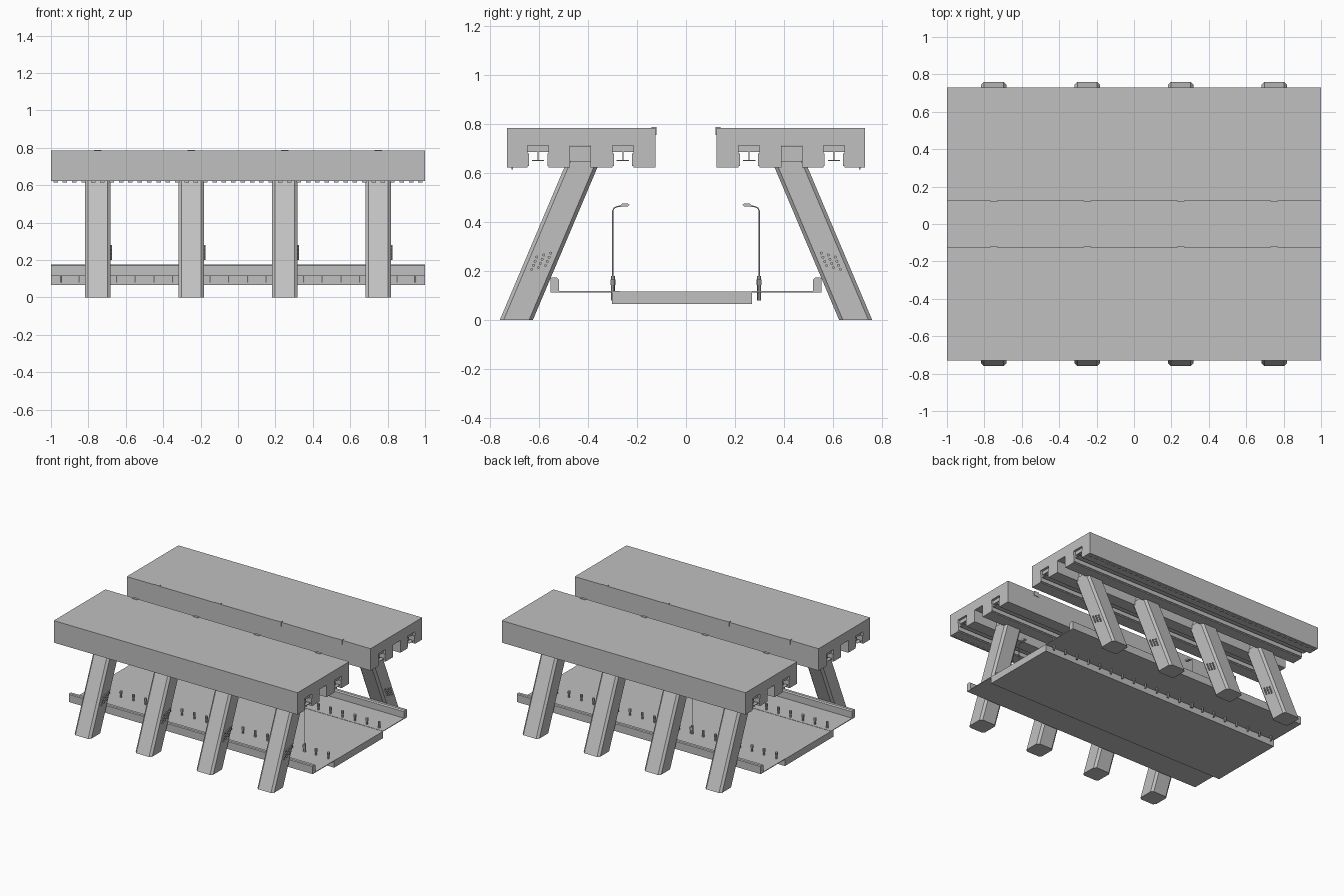
import bpy, bmesh
from mathutils import Matrix, Vector

cube = bpy.data.objects.get("Cube")
if cube:
    bpy.data.objects.remove(cube)

GREY = (0.53, 0.53, 0.53, 1)
mat = bpy.data.materials.new("concrete_grey")
mat.use_nodes = True
mat.diffuse_color = GREY
for node in mat.node_tree.nodes:
    if node.type == 'BSDF_PRINCIPLED':
        node.inputs["Base Color"].default_value = GREY
        node.inputs["Roughness"].default_value = 0.8


def finish(name, bm):
    bmesh.ops.recalc_face_normals(bm, faces=bm.faces)
    mesh = bpy.data.meshes.new(name)
    bm.to_mesh(mesh)
    bm.free()
    mesh.materials.append(mat)
    obj = bpy.data.objects.new(name, mesh)
    bpy.context.scene.collection.objects.link(obj)


def box(bm, x0, x1, y0, y1, z0, z1):
    size = Matrix.Diagonal((x1 - x0, abs(y1 - y0), z1 - z0, 1))
    mid = Vector(((x0 + x1) / 2, (y0 + y1) / 2, (z0 + z1) / 2))
    bmesh.ops.create_cube(bm, size=1, matrix=Matrix.Translation(mid) @ size)


def rod(bm, centre, radius, depth, along_x=False):
    turn = Matrix.Rotation(1.5708, 4, 'Y') if along_x else Matrix.Identity(4)
    bmesh.ops.create_cone(bm, cap_ends=True, segments=8, radius1=radius,
                          radius2=radius, depth=depth,
                          matrix=Matrix.Translation(centre) @ turn)


def extrude_profile(bm, points, x0, x1):
    face = bm.faces.new([bm.verts.new((x0, y, z)) for y, z in points])
    moved = bmesh.ops.extrude_face_region(bm, geom=[face])["geom"]
    verts = [g for g in moved if isinstance(g, bmesh.types.BMVert)]
    bmesh.ops.translate(bm, verts=verts, vec=(x1 - x0, 0, 0))


def steps(start, step, count):
    return [start + step * i for i in range(count)]


LEG_X = (-0.75, -0.25, 0.25, 0.75)
NOTCHES = ((0.215, 0.30), (0.39, 0.473), (0.56, 0.647))
BOTTOM, TOP, ROOF = 0.622, 0.785, 0.712
SLOPE = 0.423
PARAPET = ((0.553, 0.114), (0.553, 0.17), (0.547, 0.175),
           (0.527, 0.175), (0.519, 0.167), (0.519, 0.114))
LAMP_PATH = ((0.299, 0.115), (0.299, 0.445), (0.294, 0.457),
             (0.282, 0.463), (0.255, 0.468))
LAMP_HEAD = ((0.275, 0.462), (0.262, 0.475), (0.24, 0.477),
             (0.231, 0.471), (0.236, 0.465))

for side, label in ((-1, "front"), (1, "back")):
    # upper deck: notched beam section, split into spans above the legs
    section = [(side * 0.125, TOP), (side * 0.125, BOTTOM)]
    for a, b in NOTCHES:
        section += [(side * a, BOTTOM), (side * a, ROOF),
                    (side * b, ROOF), (side * b, BOTTOM)]
    section += [(side * 0.73, BOTTOM), (side * 0.73, TOP)]
    bm = bmesh.new()
    edges = (-1,) + LEG_X + (1,)
    for x0, x1 in zip(edges, edges[1:]):
        extrude_profile(bm, section, x0, x1)
    finish(label + "_deck", bm)

    # joint tabs on the deck edges
    bm = bmesh.new()
    for x in LEG_X:
        box(bm, x - 0.02, x + 0.02, side * 0.121, side * 0.14, 0.755, 0.789)
    finish(label + "_joint_tabs", bm)

    # guide rails, hangers and cross ties inside the two track grooves
    bm = bmesh.new()
    for a, b in (NOTCHES[0], NOTCHES[2]):
        mid = (a + b) / 2
        box(bm, -1, 1, side * (mid - 0.025), side * (mid + 0.025), 0.65, 0.653)
        for edge, inward in ((a, 1), (b, -1)):
            box(bm, -1, 1, side * edge, side * (edge + inward * 0.006), 0.63, 0.68)
        for x in steps(-0.975, 0.05, 40):
            box(bm, x - 0.008, x + 0.008, side * a, side * b, 0.686, ROOF)
        for x in steps(-0.975, 0.15, 14):
            box(bm, x - 0.004, x + 0.004, side * (mid - 0.002),
                side * (mid + 0.002), 0.652, 0.69)
    finish(label + "_guide_rails", bm)

    # studs under the outer deck edge
    bm = bmesh.new()
    for x in steps(-0.975, 0.05, 40):
        box(bm, x - 0.012, x + 0.012, side * 0.705, side * 0.711, 0.614, BOTTOM)
    finish(label + "_deck_studs", bm)

    # sloping legs with chamfered corners, and caps in the middle groove
    bm = bmesh.new()
    for x in LEG_X:
        ring = []
        for sx, sy in ((1, 1), (-1, 1), (-1, -1), (1, -1)):
            corner = [(sx * 0.068, sy * 0.052), (sx * 0.052, sy * 0.0675)]
            ring += corner if sx * sy > 0 else corner[::-1]
        low = [bm.verts.new((x + u, side * (0.6925 + v), 0)) for u, v in ring]
        high = [bm.verts.new((x + u, side * (0.6925 + v - SLOPE * 0.65), 0.65))
                for u, v in ring]
        bm.faces.new(low)
        bm.faces.new(high)
        for i in range(8):
            j = (i + 1) % 8
            bm.faces.new((low[i], low[j], high[j], high[i]))
        box(bm, x - 0.06, x + 0.06, side * 0.39, side * 0.473, 0.60, 0.71)
    finish(label + "_legs", bm)

    # bolt groups on the leg flanks
    bm = bmesh.new()
    for x in LEG_X:
        for row in range(4):
            for col in (-1, 0, 1):
                z = 0.215 + row * 0.017 - col * 0.008
                y = 0.6925 - SLOPE * z + col * 0.025
                rod(bm, (x + 0.069, side * y, z), 0.006, 0.012, True)
    finish(label + "_leg_bolts", bm)

    # footway plate and parapet
    bm = bmesh.new()
    box(bm, -1, 1, side * 0.27, side * 0.535, 0.114, 0.119)
    finish(label + "_footway", bm)
    bm = bmesh.new()
    extrude_profile(bm, [(side * y, z) for y, z in PARAPET], -1, 1)
    finish(label + "_parapet", bm)

    # bollards along the kerb
    bm = bmesh.new()
    for x in steps(-0.95, 0.1, 20):
        rod(bm, (x, side * 0.298, 0.122), 0.007, 0.085)
        rod(bm, (x, side * 0.298, 0.155), 0.01, 0.022)
    finish(label + "_bollards", bm)

    # street lamp: base, bent pole and head
    lamp_x = 0.757 if side < 0 else -0.26
    bm = bmesh.new()
    rod(bm, (lamp_x, side * 0.298, 0.13), 0.008, 0.1)
    finish(label + "_lamp_base", bm)
    curve = bpy.data.curves.new(label + "_lamp_pole", 'CURVE')
    curve.dimensions = '3D'
    curve.bevel_depth = 0.003
    curve.bevel_resolution = 1
    curve.use_fill_caps = True
    line = curve.splines.new('POLY')
    line.points.add(len(LAMP_PATH) - 1)
    for point, (y, z) in zip(line.points, LAMP_PATH):
        point.co = (lamp_x, side * y, z, 1)
    curve.materials.append(mat)
    pole = bpy.data.objects.new(label + "_lamp_pole", curve)
    bpy.context.scene.collection.objects.link(pole)
    bm = bmesh.new()
    extrude_profile(bm, [(side * y, z) for y, z in LAMP_HEAD],
                    lamp_x - 0.01, lamp_x + 0.01)
    finish(label + "_lamp_head", bm)

# roadway slab between the footways
bm = bmesh.new()
box(bm, -1, 1, -0.302, 0.27, 0.066, 0.117)
finish("roadway", bm)
